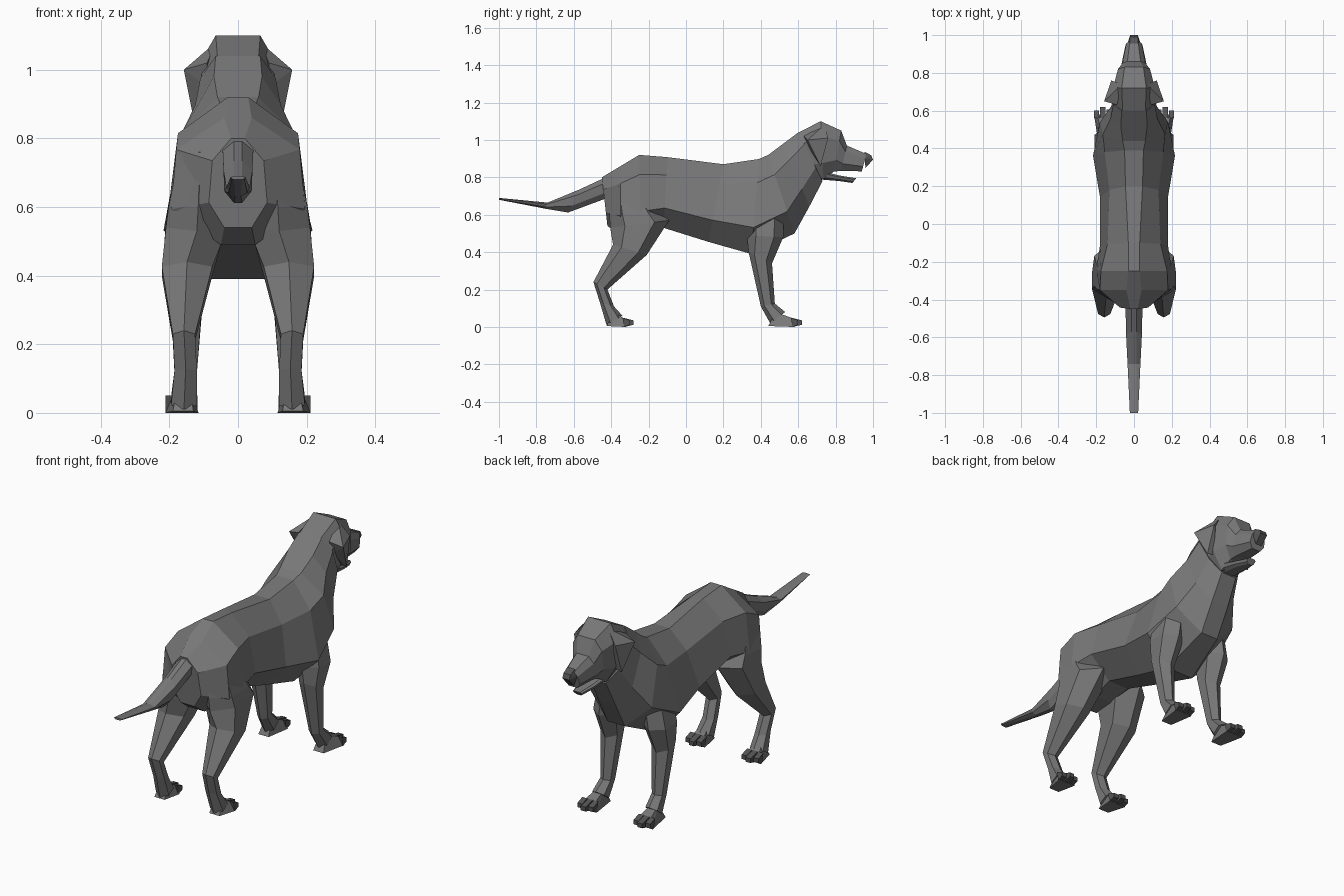
import bpy, bmesh
from math import cos, sin, pi
from mathutils import Vector

if "Cube" in bpy.data.objects:
    bpy.data.objects.remove(bpy.data.objects["Cube"])


def paint(name, v):
    m = bpy.data.materials.new(name)
    m.diffuse_color = (v, v, v, 1)
    m.use_nodes = True
    m.node_tree.nodes["Principled BSDF"].inputs["Base Color"].default_value = m.diffuse_color
    return m


coat, dark = paint("coat", .19), paint("dark", .09)


def finish(name, bm, mat=coat):
    bmesh.ops.recalc_face_normals(bm, faces=bm.faces[:])
    me = bpy.data.meshes.new(name)
    bm.to_mesh(me)
    bm.free()
    me.materials.append(mat)
    ob = bpy.data.objects.new(name, me)
    bpy.context.collection.objects.link(ob)
    return ob


def skin(name, rings):
    # bridge successive rings of equal length and cap both ends
    bm = bmesh.new()
    vs = [[bm.verts.new(p) for p in r] for r in rings]
    n = len(vs[0])
    for a, b in zip(vs, vs[1:]):
        for i in range(n):
            j = (i + 1) % n
            bm.faces.new((a[i], a[j], b[j], b[i]))
    bm.faces.new(vs[0][::-1])
    bm.faces.new(vs[-1])
    return finish(name, bm)


def hull(name, pts, mat=coat):
    bm = bmesh.new()
    for p in pts:
        bm.verts.new(p)
    out = bmesh.ops.convex_hull(bm, input=bm.verts[:])
    junk = [v for v in out["geom_interior"] if isinstance(v, bmesh.types.BMVert)]
    bmesh.ops.delete(bm, geom=junk, context='VERTS')
    return finish(name, bm, mat)


def merge(base, part):
    # weld a part into the base so no surface is left inside
    mod = base.modifiers.new("weld", 'BOOLEAN')
    mod.operation, mod.solver, mod.object = 'UNION', 'EXACT', part
    bpy.context.view_layer.objects.active = base
    bpy.ops.object.modifier_apply(modifier=mod.name)
    bpy.data.objects.remove(part)


def body_ring(yt, zt, yb, zb, *widths, levels=(0, .25, .72, 1)):
    # symmetric eight-sided section between a top and a bottom point
    top, bot = Vector((0, yt, zt)), Vector((0, yb, zb))
    right = [top.lerp(bot, t) + Vector((w, 0, 0)) for t, w in zip(levels, widths)]
    left = [Vector((-p.x, p.y, p.z)) for p in reversed(right)]
    return right + left


def leg_ring(yb, zb, yf, zf, xi, xo, side):
    # six-sided section between a back and a front point
    back, front = Vector((0, yb, zb)), Vector((0, yf, zf))
    pts = []
    for k in range(6):
        a = k * pi / 3
        p = back.lerp(front, .5 - .5 * cos(a))
        p.x = side * ((xi + xo) / 2 + (xo - xi) / 2 * sin(a) / sin(pi / 3))
        pts.append(p)
    return pts


# torso and neck
body = skin("body", [body_ring(*s) for s in (
    (-.45, .80, -.42, .54, .02, .075, .085, .04),
    (-.35, .86, -.35, .49, .04, .18, .195, .05),
    (-.25, .92, -.24, .50, .03, .175, .20, .05),
    (-.10, .908, -.12, .53, .03, .14, .18, .06),
    (.20, .87, .12, .455, .045, .13, .18, .07),
    (.39, .898, .35, .39, .05, .155, .217, .08),
    (.44, .92, .58, .50, .06, .165, .18, .05),
    (.52, .98, .66, .645, .07, .125, .122, .05),
    (.60, 1.04, .73, .78, .065, .11, .095, .045))])

# skull and upper muzzle
merge(body, skin("head", [body_ring(*s) for s in (
    (.60, 1.039, .70, .80, .06, .105, .09, .04),
    (.72, 1.10, .735, .79, .065, .11, .10, .05),
    (.83, 1.05, .79, .83, .05, .085, .08, .04),
    (.86, .97, .83, .835, .035, .06, .068, .035),
    (.965, .925, .94, .832, .022, .04, .045, .025))]))

# lower jaw
merge(body, skin("jaw", [body_ring(*s) for s in (
    (.70, .84, .70, .79, .05, .06, .05, .03),
    (.82, .81, .82, .78, .035, .045, .04, .025),
    (.91, .795, .89, .77, .018, .025, .022, .012))]))

# nose
hull("nose", [(s * x, y, z) for s in (1, -1) for x, y, z in (
    (.022, .955, .937), (.035, .955, .90), (.02, .99, .918),
    (.02, 1.0, .895), (.018, .96, .85))], dark)

# tail
merge(body, skin("tail", [body_ring(*s) for s in (
    (-.43, .80, -.42, .69, .012, .045, .035, .015),
    (-.57, .735, -.63, .612, .012, .042, .04, .012),
    (-.74, .665, -.75, .632, .012, .034, .027, .008),
    (-1.0, .69, -1.0, .68, .012, .022, .018, .012))]))

hind = ((-.40, .76, -.24, .74, .05, .17),
        (-.41, .60, -.13, .61, .03, .202),
        (-.405, .53, -.09, .57, .03, .21),
        (-.39, .44, -.21, .385, .075, .222),
        (-.495, .24, -.42, .20, .125, .19),
        (-.46, .13, -.385, .11, .12, .185),
        (-.425, .01, -.34, .06, .12, .195))
fore = ((.33, .60, .52, .58, .07, .19),
        (.325, .49, .52, .48, .08, .21),
        (.335, .40, .46, .34, .10, .197),
        (.40, .11, .475, .125, .12, .18),
        (.45, .02, .53, .08, .12, .19))

for side, tag in ((1, "right"), (-1, "left")):
    for kind, rows, y0, y1 in (("hind", hind, -.425, -.32), ("front", fore, .44, .58)):
        # leg and its paw
        merge(body, skin(f"{kind}_leg_{tag}", [leg_ring(*r, side) for r in rows]))
        merge(body, hull(f"{kind}_paw_{tag}", [(side * x, y, z) for x, y, z in (
            (.13, y0, .005), (.19, y0, .005), (.115, y1, 0), (.212, y1, 0),
            (.13, y1 - .02, .05), (.19, y1 - .02, .05),
            (.14, y0 + .04, .08), (.175, y0 + .04, .08))]))
        # toes
        for i in range(3):
            cx, tip = .132 + .033 * i, y1 + (.025, .04, .02)[i]
            hull(f"{kind}_toe_{tag}_{i}", [(side * (cx + d), y, z) for d in (-.014, .014)
                 for y, z in ((y1 - .01, .0), (y1 - .02, .05), (tip, .035), (tip, .012))], dark)
    # ear flap
    merge(body, hull(f"ear_{tag}", [(side * x, y, z) for x, y, z in (
        (.065, .74, 1.08), (.09, .63, 1.02), (.158, .65, 1.0), (.12, .76, 1.01),
        (.13, .72, .86), (.08, .72, .87), (.09, .66, .95))]))
    # eye
    hull(f"eye_{tag}", [(side * x, y, z) for x, y, z in (
        (.06, .80, .99), (.072, .825, .985), (.05, .845, .985),
        (.06, .835, .97), (.055, .83, 1.005))], dark)
